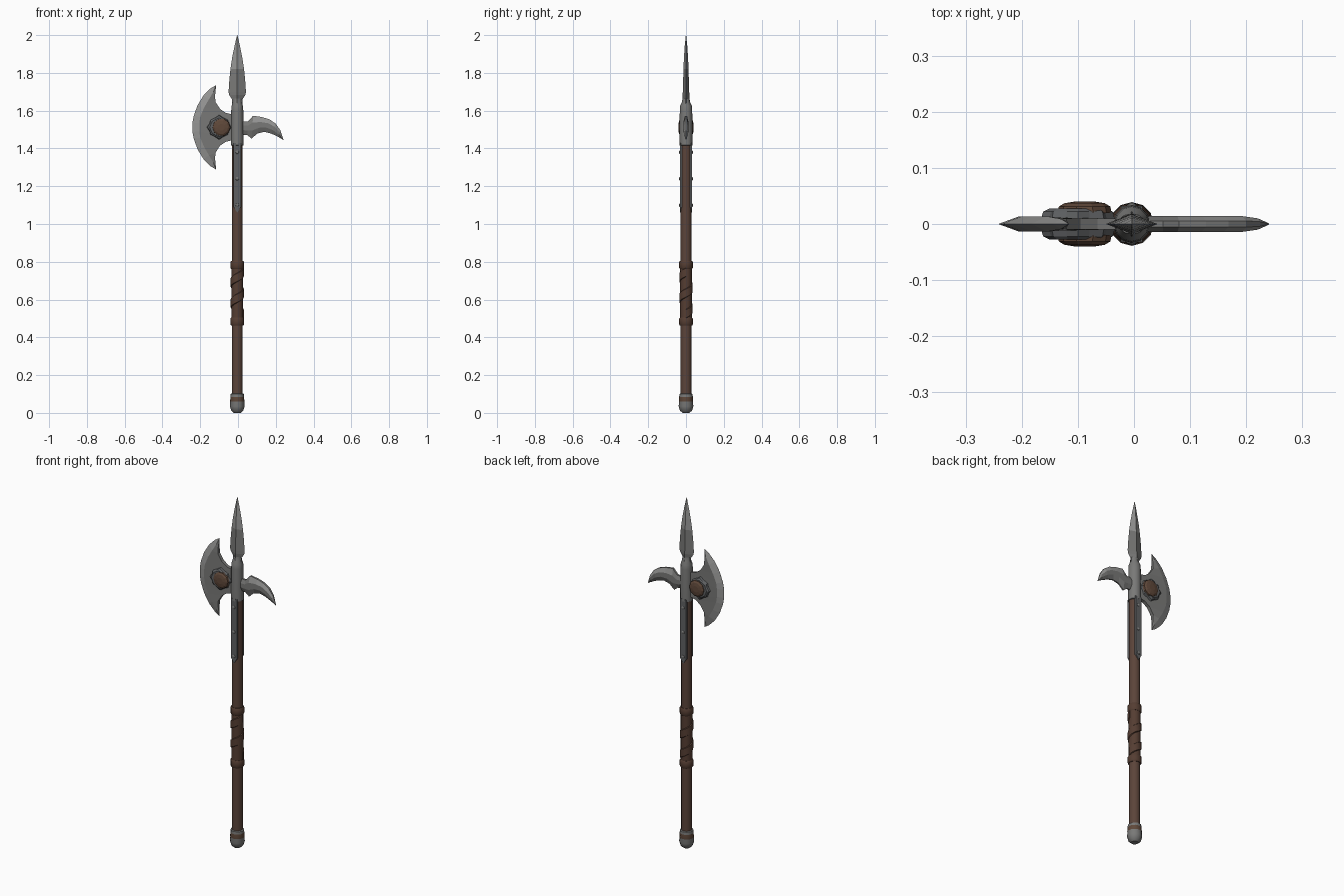
import bpy, bmesh, math
from mathutils import Vector

if "Cube" in bpy.data.objects:
    bpy.data.objects.remove(bpy.data.objects["Cube"])

CX = -0.004      # pole axis
ZA = 1.512       # centre height of the axe head


def mat(name, r, g, b):
    m = bpy.data.materials.new(name)
    m.diffuse_color = (r, g, b, 1)
    m.use_nodes = True
    m.node_tree.nodes["Principled BSDF"].inputs["Base Color"].default_value = m.diffuse_color
    return m


STEEL = mat("steel", 0.19, 0.19, 0.185)
BRIGHT = mat("bright steel", 0.30, 0.30, 0.295)
DARK = mat("dark iron", 0.115, 0.12, 0.125)
WOOD = mat("brown wood", 0.105, 0.058, 0.042)
LEATHER = mat("brown leather", 0.09, 0.047, 0.032)
RUST = mat("rusty brown", 0.115, 0.065, 0.042)


def finish(name, bm, mats, smooth=None):
    bmesh.ops.remove_doubles(bm, verts=bm.verts, dist=1e-5)
    bmesh.ops.dissolve_degenerate(bm, edges=bm.edges, dist=1e-5)
    bmesh.ops.recalc_face_normals(bm, faces=bm.faces)
    me = bpy.data.meshes.new(name)
    bm.to_mesh(me)
    bm.free()
    for m in mats:
        me.materials.append(m)
    ob = bpy.data.objects.new(name, me)
    bpy.context.collection.objects.link(ob)
    if smooth:
        bpy.ops.object.select_all(action='DESELECT')
        ob.select_set(True)
        bpy.context.view_layer.objects.active = ob
        bpy.ops.object.shade_smooth_by_angle(angle=math.radians(smooth))
    return ob


def loft(bm, rings, slot=lambda i, j: 0, caps=True):
    """Join closed rings of points; slot picks the material of each quad."""
    vs = [[bm.verts.new(p) for p in r] for r in rings]
    n = len(vs[0])
    for i in range(len(vs) - 1):
        for j in range(n):
            k = (j + 1) % n
            f = bm.faces.new((vs[i][j], vs[i][k], vs[i + 1][k], vs[i + 1][j]))
            f.material_index = slot(i, j)
    if caps:
        bm.faces.new(vs[0])
        bm.faces.new(vs[-1])


def lathe(name, profile, mats, sides=12, slot=lambda i, j: 0, smooth=40):
    """profile: (z, half width x, half width y)"""
    bm = bmesh.new()
    rings = []
    for z, rx, ry in profile:
        rings.append([(CX + rx * math.cos(2 * math.pi * j / sides),
                       ry * math.sin(2 * math.pi * j / sides), z) for j in range(sides)])
    loft(bm, rings, slot)
    return finish(name, bm, mats, smooth)


# Pole
lathe("pole", [(0.05, .029, .029), (1.45, .029, .029)], [WOOD])

# Butt cap with a rusty band
cap = [(0, .018, .018), (.012, .032, .032), (.035, .039, .039), (.055, .037, .037),
       (.06, .038, .038), (.085, .036, .036), (.1, .035, .035), (.103, .029, .029)]
lathe("butt_cap", [(z, a, b) for z, a, b in cap], [STEEL, RUST],
      slot=lambda i, j: 1 if i == 4 else 0)

# Leather grip: sleeve, end bands and a spiral strap
lathe("grip_sleeve", [(.47, .031, .031), (.80, .031, .031)], [LEATHER])
for nm, z0, z1 in (("grip_lower_band", .462, .505), ("grip_upper_band", .762, .805)):
    lathe(nm, [(z0, .032, .032), (z0 + .006, .036, .036),
               (z1 - .006, .036, .036), (z1, .032, .032)], [LEATHER])
bm = bmesh.new()
rings = []
for i in range(41):
    t = i / 40
    a, z = 2 * math.pi * 2 * t, .50 + .22 * t
    rings.append([(CX + r * math.cos(a), r * math.sin(a), z + dz)
                  for r, dz in ((.029, 0), (.035, .004), (.035, .046), (.029, .05))])
loft(bm, rings)
finish("grip_strap", bm, [LEATHER], 40)

# Head socket
lathe("socket", [(1.415, .029, .029), (1.417, .034, .034), (1.60, .032, .033), (1.625, .030, .031),
                 (1.645, .024, .021), (1.665, .024, .018)], [STEEL])

# Spear point: diamond section
spear = [(1.635, .027, .024), (1.66, .027, .019), (1.683, .043, .018), (1.70, .046, .017),
         (1.76, .042, .015), (1.82, .036, .0135), (1.88, .027, .011),
         (1.94, .015, .007), (1.998, .0015, .001), (2.0, .0003, .0003)]
lathe("spear_point", spear, [STEEL, BRIGHT], sides=4,
      slot=lambda i, j: 1 if i >= 5 else 0, smooth=None)


def blade(name, stations, slot):
    """stations: list of sections, each a list of (x, z, half thickness)."""
    bm = bmesh.new()
    rings = []
    for s in stations:
        rings.append([(x, -t, z) for x, z, t in s] + [(x, t, z) for x, z, t in reversed(s)])
    loft(bm, rings, slot)
    return finish(name, bm, [STEEL, BRIGHT], None)


# Axe blade: cutting edge, ridge and back of the upper half, mirrored below
T = .0135
half = [((-.117, .223), (-.117, .2225), (-.116, .222)),
        ((-.145, .206), (-.130, .188), (-.121, .170)),
        ((-.183, .168), (-.154, .148), (-.120, .136)),
        ((-.214, .117), (-.180, .103), (-.095, .097)),
        ((-.234, .062), (-.200, .055), (-.065, .077)),
        ((-.241, .025), (-.205, .022), (-.030, .068))]
axe = []
for k, (e, r, b) in enumerate(half):
    t = (.001, .009, T, T, T, T)[k]
    axe.append([(e[0], e[1], .0003), (r[0], r[1], t), (b[0], b[1], t * .7)])
low = [[(x, ZA - z, t) for x, z, t in s] for s in reversed(axe)]
axe = [[(x, ZA + z, t) for x, z, t in s] for s in axe]
blade("axe_blade", axe + low, lambda i, j: 1 if j in (0, 4, 5) else 0)

# Rear hook: upper edge and lower edge, with a thick ridge between
hook = [((.015, 1.542), (.015, 1.474)), ((.052, 1.542), (.050, 1.470)),
        ((.080, 1.573), (.072, 1.452)), ((.128, 1.566), (.102, 1.479)),
        ((.168, 1.553), (.138, 1.488)), ((.200, 1.531), (.176, 1.479)),
        ((.225, 1.495), (.211, 1.462)), ((.241, 1.446), (.2405, 1.445))]
sections = []
for k, (u, l) in enumerate(hook):
    t = .001 if k == 7 else (.010 if k == 6 else .014)
    p = [(u[0] + (l[0] - u[0]) * f, u[1] + (l[1] - u[1]) * f) for f in (.3, .65)]
    sections.append([(u[0], u[1], t * .4), (*p[0], t), (*p[1], t), (l[0], l[1], t * .25)])
blade("rear_hook", sections, lambda i, j: 1 if j in (0, 6) and i > 1 else 0)

# Boss on both faces of the axe: spiked iron rim and rusty dome
for side, s in (("front", -1), ("back", 1)):
    bm = bmesh.new()
    rings = []
    for y, big, small in ((.008, .066, .056), (.022, .062, .052), (.028, .050, .046)):
        rings.append([(-.100 + (big if j % 2 == 0 else small) * math.cos(math.pi * j / 8),
                       s * y, ZA + (big if j % 4 == 0 else small) * math.sin(math.pi * j / 8))
                      for j in range(16)])
    loft(bm, rings)
    finish(side + "_boss_rim", bm, [DARK])
    bm = bmesh.new()
    rings = []
    for y, r in ((.02, .048), (.031, .046), (.037, .036), (.040, .018)):
        rings.append([(-.088 + r * math.cos(math.pi * j / 5), s * y,
                       ZA + r * math.sin(math.pi * j / 5)) for j in range(10)])
    loft(bm, rings)
    finish(side + "_boss_dome", bm, [RUST])

    # Langet strip with a pointed end, and its three rivets
    bm = bmesh.new()
    shape = [(-.019, 1.43), (-.019, 1.09), (0, 1.06), (.019, 1.09), (.019, 1.43)]
    loft(bm, [[(CX + x, s * y, z) for x, z in shape] for y in (.018, .032)])
    finish(side + "_langet", bm, [DARK])
    for n, z in enumerate((1.10, 1.24, 1.38)):
        bm = bmesh.new()
        rings = [[(CX + r * math.cos(math.pi * j / 4), s * y, z + r * math.sin(math.pi * j / 4))
                  for j in range(8)] for y, r in ((.030, .010), (.034, .009), (.037, .004))]
        loft(bm, rings)
        finish(f"{side}_rivet_{n + 1}", bm, [STEEL])
